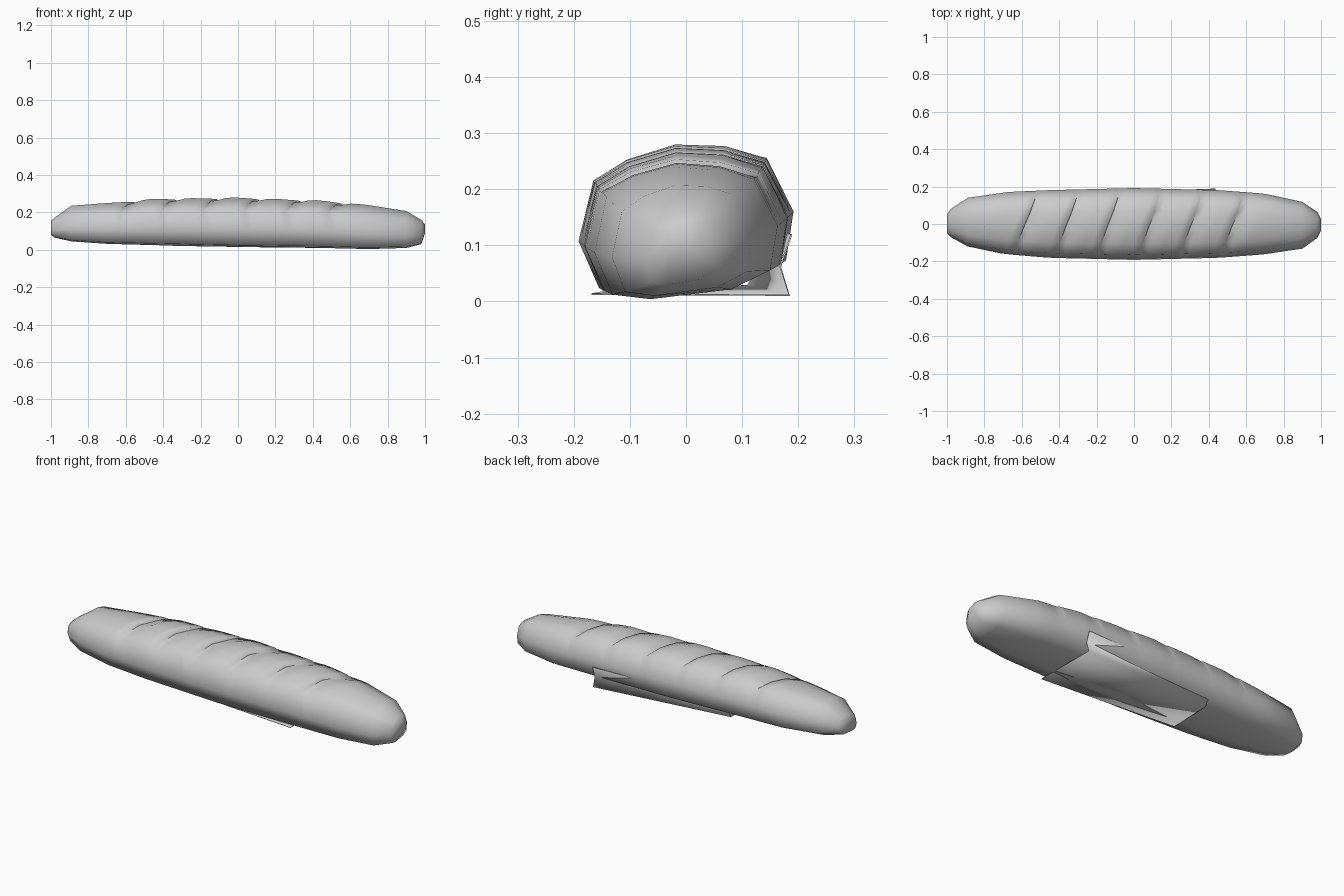
import bpy, bmesh, math

if "Cube" in bpy.data.objects:
    bpy.data.objects.remove(bpy.data.objects["Cube"])

grey = bpy.data.materials.new("plain grey")
grey.use_nodes = True
grey.diffuse_color = (0.6, 0.6, 0.6, 1)
grey.node_tree.nodes["Principled BSDF"].inputs["Base Color"].default_value = (0.6, 0.6, 0.6, 1)


def make_object(name, bm, angle):
    mesh = bpy.data.meshes.new(name)
    bm.to_mesh(mesh)
    bm.free()
    obj = bpy.data.objects.new(name, mesh)
    bpy.context.collection.objects.link(obj)
    mesh.materials.append(grey)
    bpy.ops.object.select_all(action="DESELECT")
    obj.select_set(True)
    bpy.context.view_layer.objects.active = obj
    bpy.ops.object.shade_smooth_by_angle(angle=math.radians(angle))
    return obj


# Loaf cross-section: sideways, height (0 to 1), slash depth
SECTION = [(-.39, 0, 0), (-.81, .035, 0), (-1, .35, 0), (-.86, .76, .2), (-.55, .9, 1),
           (-.1, 1, 1), (.36, .99, 1), (.75, .91, .3), (1, .55, 0), (.93, .22, 0), (.5, .075, 0)]
# Loaf stations: x, centre y, half width, bottom, top
STATIONS = [(-1, 0, .05, .08, .155), (-.98, .005, .075, .065, .172), (-.89, .01, .13, .045, .236),
            (-.7, .005, .165, .032, .25), (-.45, 0, .181, .025, .273), (0, 0, .192, .015, .28),
            (.45, 0, .181, .01, .264), (.7, 0, .162, .004, .239), (.9, -.007, .125, .01, .207),
            (.98, -.005, .07, .03, .16), (1, -.005, .03, .09, .135)]
SLASHES = [-.58 + .222 * k for k in range(6)]
# Slash shape along the loaf: offset, depth
GROOVE = [(-.05, .002), (-.006, .004), (0, .018), (.035, .013), (.08, .002), (.12, 0)]


def station(x):
    for a, b in zip(STATIONS, STATIONS[1:]):
        if x <= b[0]:
            t = (x - a[0]) / (b[0] - a[0])
            return [p + (q - p) * t for p, q in zip(a, b)]
    return STATIONS[-1]


# Loaf skin lofted through slanted rings
rings = [(s[0], 0) for s in STATIONS if abs(s[0]) > .65]
rings += [(s + off, depth) for s in SLASHES for off, depth in GROOVE]
rings.sort()
bm = bmesh.new()
loops = []
for u, depth in rings:
    slant = .4 * max(0, min(1, (.9 - abs(u)) / .25))
    loop = []
    for side, height, cut in SECTION:
        x = u + slant * side * .19 * max(0, height * 1.2 - .2)
        _, cy, half, low, high = station(x)
        loop.append(bm.verts.new((x, cy + side * half, low + (high - low) * height - depth * cut)))
    loops.append(loop)
n = len(SECTION)
for a, b in zip(loops, loops[1:]):
    for i in range(n):
        j = (i + 1) % n
        bm.faces.new((a[i], a[j], b[j], b[i]))
bm.faces.new(loops[0])
bm.faces.new(loops[-1])
bmesh.ops.recalc_face_normals(bm, faces=bm.faces)
make_object("loaf", bm, 65)

# Thin wrapper sheet folded under the loaf and up its back
near = [(-.168, .013), (.184, .011), (.168, .062), (.188, .12)]
far = [(-.12, .022), (.11, .028), (.13, .06), (.16, .12)]
bm = bmesh.new()
rows = [[bm.verts.new((x, y, z)) for y, z in row] for x, row in ((.435, near), (-.35, far))]
for i in range(3):
    bm.faces.new((rows[0][i], rows[1][i], rows[1][i + 1], rows[0][i + 1]))
sheet = make_object("wrapper_sheet", bm, 30)
thick = sheet.modifiers.new("thickness", "SOLIDIFY")
thick.thickness = .003
thick.offset = 0
